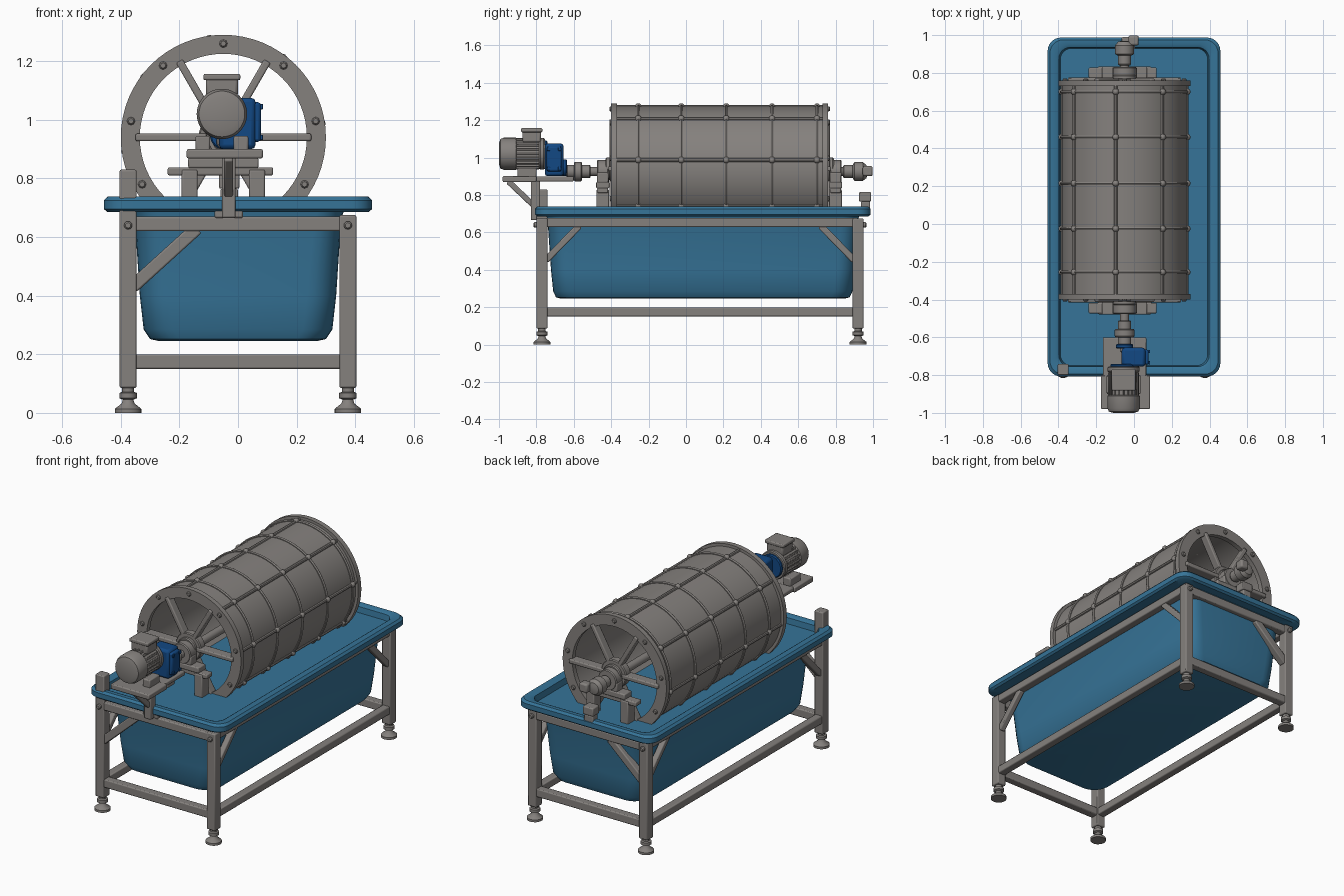
import bpy, bmesh, math
from mathutils import Vector, Matrix

cube = bpy.data.objects.get("Cube")
if cube:
    bpy.data.objects.remove(cube)


def material(name, rgb):
    m = bpy.data.materials.new(name)
    m.use_nodes = True
    m.diffuse_color = (*rgb, 1)
    bsdf = next(n for n in m.node_tree.nodes if n.type == "BSDF_PRINCIPLED")
    bsdf.inputs["Base Color"].default_value = (*rgb, 1)
    return m


STEEL = material("weathered grey steel", (0.235, 0.22, 0.208))
TUB = material("tub blue", (0.037, 0.175, 0.315))
DEEP = material("gearbox blue", (0.006, 0.065, 0.23))


def finish(name, bm, mat, smooth=True, bevel=0):
    bmesh.ops.recalc_face_normals(bm, faces=bm.faces)
    mesh = bpy.data.meshes.new(name)
    bm.to_mesh(mesh)
    bm.free()
    mesh.materials.append(mat)
    ob = bpy.data.objects.new(name, mesh)
    bpy.context.collection.objects.link(ob)
    if bevel:
        mod = ob.modifiers.new("soft edges", "BEVEL")
        mod.width, mod.segments, mod.limit_method = bevel, 2, "ANGLE"
    if smooth:
        bpy.ops.object.select_all(action="DESELECT")
        ob.select_set(True)
        bpy.context.view_layer.objects.active = ob
        bpy.ops.object.shade_smooth_by_angle(angle=math.radians(35))
    return ob


def box(name, x, y, z, mat=STEEL, bevel=0.006):
    """Box from (low, high) ranges."""
    bm = bmesh.new()
    size = [b - a for a, b in (x, y, z)]
    mid = [(a + b) / 2 for a, b in (x, y, z)]
    bmesh.ops.create_cube(bm, size=1, matrix=Matrix.Translation(mid) @ Matrix.Diagonal((*size, 1)))
    return finish(name, bm, mat, bevel=bevel)


def beam(name, a, b, w=0.05, d=0.05):
    """Square bar between two points."""
    a, b = Vector(a), Vector(b)
    bm = bmesh.new()
    rot = (b - a).to_track_quat("Z", "Y").to_matrix().to_4x4()
    bmesh.ops.create_cube(bm, size=1, matrix=Matrix.Translation((a + b) / 2) @ rot
                          @ Matrix.Diagonal((w, d, (b - a).length, 1)))
    return finish(name, bm, STEEL, bevel=0.006)


def lathe(name, profile, origin, axis="Y", steps=48, mat=STEEL, closed=False):
    """Spin (radius, position) points about an axis."""
    bm = bmesh.new()
    rings = []
    for i in range(steps):
        t = math.tau * i / steps
        ring = []
        for r, h in profile:
            u, v = r * math.cos(t), r * math.sin(t)
            ring.append(bm.verts.new(Vector(origin) + Vector((u, h, v) if axis == "Y" else (u, v, h))))
        rings.append(ring)
    n = len(profile)
    for i in range(steps):
        p, q = rings[i], rings[(i + 1) % steps]
        for j in range(n if closed else n - 1):
            k = (j + 1) % n
            bm.faces.new((p[j], p[k], q[k], q[j]))
    if not closed:
        bm.faces.new([r[0] for r in rings])
        bm.faces.new([r[-1] for r in rings])
    return finish(name, bm, mat)


def cyl(name, r, y0, y1, x, z, mat=STEEL, steps=32):
    return lathe(name, [(r - .005, y0), (r, y0 + .006), (r, y1 - .006), (r - .005, y1)], (x, 0, z), steps=steps, mat=mat)


# Tub: one loft of rounded rectangles from the underside, over the rim, to the tray floor
MID_Y = 0.09
tub_sections = [  # half width, half length, corner radius, height
    (.27, .755, .08, .245), (.30, .785, .10, .252), (.322, .80, .10, .285),
    (.335, .812, .10, .40), (.352, .83, .09, .66), (.36, .835, .09, .685),
    (.445, .885, .07, .685), (.457, .897, .07, .695), (.457, .897, .07, .725),
    (.445, .885, .07, .738), (.41, .86, .06, .738), (.398, .845, .06, .73), (.39, .84, .06, .695)]
bm = bmesh.new()
loops = []
for hx, hy, r, z in tub_sections:
    loop = []
    for q, (sx, sy) in enumerate(((1, 1), (-1, 1), (-1, -1), (1, -1))):
        for i in range(7):
            t = math.pi / 2 * (q + i / 6)
            loop.append(bm.verts.new((sx * (hx - r) + r * math.cos(t),
                                      MID_Y + sy * (hy - r) + r * math.sin(t), z)))
    loops.append(loop)
for a, b in zip(loops, loops[1:]):
    for i in range(len(a)):
        j = (i + 1) % len(a)
        bm.faces.new((a[i], a[j], b[j], b[i]))
bm.faces.new(loops[0])
bm.faces.new(loops[-1])
finish("tub", bm, TUB)

# Frame: legs, levelling feet, rails and corner braces
LX, FY, BY = 0.375, -0.77, 0.92
foot = [(.045, 0), (.045, .014), (.022, .032), (.018, .045), (.03, .05), (.03, .068), (.02, .072), (.02, .095)]
for sx, side in ((-1, "right"), (1, "left")):
    for y, end, s in ((FY, "front", 1), (BY, "back", -1)):
        x = sx * LX
        tall = .83 if (sx < 0 and s > 0) else .675
        box(f"{end}_{side}_leg", (x - .029, x + .029), (y - .029, y + .029), (.085, tall))
        lathe(f"{end}_{side}_foot", foot, (x, y, 0), "Z", 24)
        beam(f"{end}_{side}_side_brace", (x, y + s * .02, .45), (x, y + s * .20, .635), .035, .035)
        cyl(f"{end}_{side}_bolt", .014, y - s * .034 - .012, y - s * .034 + .012, x, .64, steps=12)
    for z, part in ((.175, "lower"), (.652, "upper")):
        beam(f"{part}_{side}_rail", (sx * LX, FY, z), (sx * LX, BY, z), .048, .048)
for y, end in ((FY, "front"), (BY, "back")):
    for z, part in ((.175, "lower"), (.645, "upper")):
        beam(f"{part}_{end}_rail", (-LX, y, z), (LX, y, z), .05, .05)
    beam(f"{end}_cross_brace", (-.36, y, .43), (-.14, y, .63), .045, .045)

# Drum: hollow shell, end rings, hoops, long ribs and joint knobs
CX, CZ, R = -0.05, 0.94, 0.333
Y0, Y1 = -0.385, 0.745
lathe("drum_shell", [(R, Y0), (R, Y1), (R - .014, Y1), (R - .014, Y0)], (CX, 0, CZ), steps=64, closed=True)
for y, end in ((Y0, "front"), (Y1, "back")):
    lathe(f"{end}_drum_ring", [(.35, y - .015), (.35, y + .015), (.285, y + .015), (.285, y - .015)],
          (CX, 0, CZ), steps=64, closed=True)
hoops = (-.255, -.025, .215, .46, .70)
for i, y in enumerate(hoops):
    lathe(f"drum_hoop_{i + 1}", [(R + .01 * math.cos(t), y + .009 * math.sin(t))
          for t in (k * math.tau / 6 for k in range(6))], (CX, 0, CZ), steps=64, closed=True)


def around(angle, r, y):
    a = math.radians(angle)
    return Vector((CX + r * math.sin(a), y, CZ + r * math.cos(a)))


rib_angles = [-8 + 45 * k for k in range(8)]
for k, a in enumerate(rib_angles):
    p = around(a, R, 0)
    cyl(f"drum_rib_{k + 1}", .01, Y0, Y1, p.x, p.z, steps=8)
bm = bmesh.new()
for a in rib_angles:
    for y in hoops:
        bmesh.ops.create_uvsphere(bm, u_segments=10, v_segments=6, radius=.018,
                                  matrix=Matrix.Translation(around(a, R + .002, y)))
finish("drum_joint_knobs", bm, STEEL)

# Spoked wheels, hubs and ring bolts at both drum ends
for y, out, end in ((Y0, -1, "front"), (Y1, 1, "back")):
    for k in range(6):
        a = 30 + 60 * k
        beam(f"{end}_spoke_{k + 1}", around(a, .05, y), around(a, .30, y), .06 if k % 3 == 1 else .05, .026)
    for k in range(9):
        p = around(40 * k, .32, y + out * .015)
        cyl(f"{end}_ring_bolt_{k + 1}", .014, p.y - .01, p.y + .01, p.x, p.z, steps=8)
    cyl(f"{end}_hub", .085, y - .025, y + .025, CX, CZ)
    cyl(f"{end}_hub_collar", .06, y - .045, y + .045, CX, CZ)

# Shaft, couplings and bearing stands
SZ = 0.925
cyl("drum_shaft", .024, -.68, .93, CX, SZ)
cyl("front_coupling", .052, -.60, -.555, CX, SZ)
cyl("front_coupling_collar", .035, -.64, -.51, CX, SZ)
cyl("back_coupling", .035, .84, .90, CX, SZ)
lathe("shaft_end_cap", [(.025, .885), (.05, .90), (.05, .945), (.035, .965), (.015, .97)], (CX, 0, SZ), steps=24)
for y, end in ((-.445, "front"), (.80, "back")):
    cyl(f"{end}_bearing", .062, y - .032, y + .032, CX, SZ)
    box(f"{end}_bearing_base", (CX - .12, CX + .12), (y - .035, y + .035), (.835, .87))
    box(f"{end}_bearing_block", (CX - .065, CX + .065), (y - .03, y + .03), (.865, .92))
    box(f"{end}_bearing_beam", (CX - .19, CX + .17), (y - .028, y + .028), (.81, .838))
    for s in (-1, 1):
        x = CX + s * .115
        box(f"{end}_stand_post_{'right' if s < 0 else 'left'}", (x - .027, x + .027),
            (y - .033, y + .033), (.68, .83))

# Back bracket on the rim, with a sensor arm above
box("back_rim_bracket", (-.06, .0), (.935, .985), (.70, .765))
box("back_rim_bracket_head", (-.065, .005), (.925, .99), (.765, .815))
box("shaft_end_block", (-.03, .025), (.945, .998), (.90, .955), bevel=.01)

# Motor platform with its post and struts
box("motor_platform", (-.175, .085), (-.98, -.80), (.868, .90))
box("gearbox_platform", (-.165, .065), (-.82, -.60), (.872, .898))
box("platform_post", (-.055, -.008), (-.83, -.78), (.665, .875))
beam("platform_strut", (-.032, -.95, .872), (-.032, -.80, .73), .03, .03)
box("platform_clamp", (-.08, .017), (-.80, -.74), (.665, .70))

# Motor with cooling fins, fan cover, feet and terminal box
MX, MZ = -0.055, 1.02
cyl("motor_body", .075, -.92, -.765, MX, MZ)
lathe("motor_fan_cover", [(.055, -1), (.078, -.993), (.086, -.975), (.086, -.91), (.078, -.905)], (MX, 0, MZ))
cyl("motor_flange", .085, -.785, -.755, MX, MZ)
for k in range(20):
    a = math.tau * k / 20
    p = Vector((math.cos(a), 0, math.sin(a)))
    c = Vector((MX, 0, MZ)) + p * .078
    beam(f"motor_fin_{k + 1}", c + Vector((0, -.91, 0)), c + Vector((0, -.785, 0)), .007, .014)
for s in (-1, 1):
    x = MX + s * .065
    box(f"motor_foot_{'right' if s < 0 else 'left'}", (x - .025, x + .025), (-.90, -.80), (.895, .945))
box("terminal_box", (-.11, .0), (-.875, -.775), (1.08, 1.145), bevel=.01)
box("terminal_box_lid", (-.118, .008), (-.882, -.768), (1.135, 1.157))

# Gearbox
box("gearbox_body", (-.065, .06), (-.755, -.655), (.90, 1.075), DEEP, .015)
box("gearbox_side_cover", (.05, .078), (-.745, -.665), (.925, 1.06), DEEP, .01)
cyl("gearbox_input_flange", .07, -.775, -.74, MX, MZ, DEEP)
cyl("gearbox_output", .045, -.66, -.635, CX, SZ + .02, DEEP)
for y in (-.735, -.675):
    for z in (.94, 1.045):
        box("gearbox_cover_bolt", (.076, .085), (y - .009, y + .009), (z - .009, z + .009), DEEP, .002)
